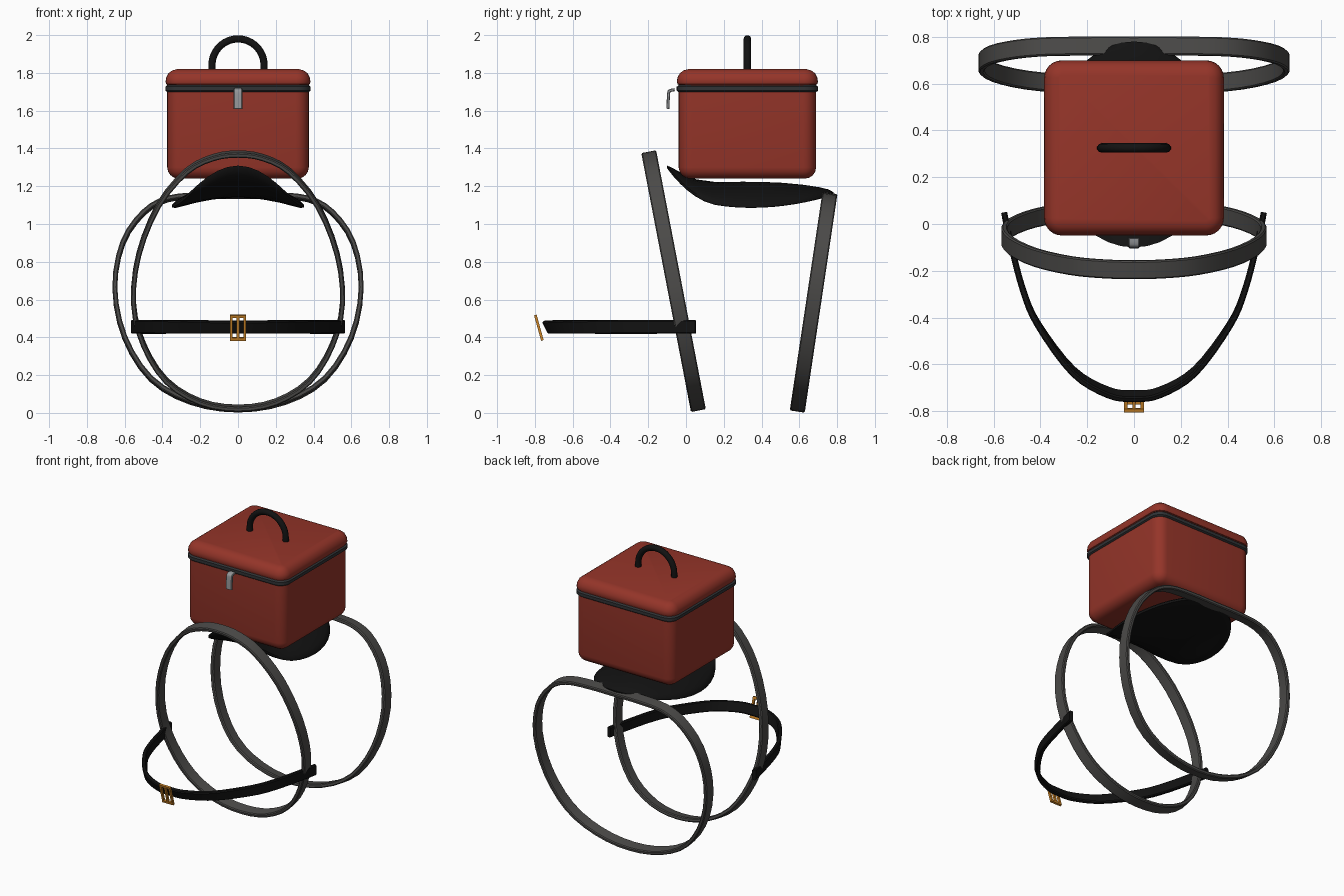
import bpy, bmesh, math
from mathutils import Vector, Matrix

if "Cube" in bpy.data.objects:
    bpy.data.objects.remove(bpy.data.objects["Cube"])


def material(name, rgb):
    m = bpy.data.materials.new(name)
    m.diffuse_color = (*rgb, 1)
    m.use_nodes = True
    m.node_tree.nodes["Principled BSDF"].inputs["Base Color"].default_value = m.diffuse_color
    return m


RED = material("red_case", (0.30, 0.035, 0.022))
BLACK = material("black_leather", (0.006, 0.006, 0.006))
TRIM = material("dark_trim", (0.03, 0.033, 0.036))
IRON = material("worn_iron", (0.07, 0.068, 0.065))
STEEL = material("steel", (0.3, 0.31, 0.32))
BRASS = material("brass", (0.6, 0.23, 0.02))


def finish(name, bm, mat, angle=40):
    bmesh.ops.recalc_face_normals(bm, faces=bm.faces)
    me = bpy.data.meshes.new(name)
    bm.to_mesh(me)
    bm.free()
    ob = bpy.data.objects.new(name, me)
    bpy.context.collection.objects.link(ob)
    me.materials.append(mat)
    bpy.ops.object.select_all(action='DESELECT')
    ob.select_set(True)
    bpy.context.view_layer.objects.active = ob
    bpy.ops.object.shade_smooth_by_angle(angle=math.radians(angle))
    return ob


def loft(bm, rings, closed=False):
    """Skin equal-sized rings of points, capping the ends if open."""
    vs = [[bm.verts.new(p) for p in r] for r in rings]
    n = len(vs[0])
    for i in range(len(vs) if closed else len(vs) - 1):
        a, b = vs[i], vs[(i + 1) % len(vs)]
        for k in range(n):
            bm.faces.new((a[k], a[(k + 1) % n], b[(k + 1) % n], b[k]))
    if not closed:
        bm.faces.new(vs[0])
        bm.faces.new(vs[-1])


def spline(pts, steps, closed=False):
    """Smooth curve through the points."""
    pts = [Vector(p) for p in pts]
    n = len(pts)
    get = (lambda i: pts[i % n]) if closed else (lambda i: pts[max(0, min(n - 1, i))])
    out = []
    for i in range(n if closed else n - 1):
        a, b, c, d = (get(i + k) for k in (-1, 0, 1, 2))
        for s in range(steps):
            t = s / steps
            out.append(0.5 * (2 * b + (c - a) * t + (2 * a - 5 * b + 4 * c - d) * t * t
                              + (3 * b - a - 3 * c + d) * t ** 3))
    return out if closed else out + [pts[-1]]


def sweep(name, path, width, thick, side, mat, closed=False, round_tube=False):
    """Sweep a strap or tube section; side(point) gives the width direction."""
    w, t = width / 2, thick / 2
    c = t * 0.45
    section = [(w, t - c), (w - c, t), (c - w, t), (-w, t - c),
               (-w, c - t), (c - w, -t), (w - c, -t), (w, c - t)]
    if round_tube:
        section = [(w * math.cos(k * math.pi / 5), t * math.sin(k * math.pi / 5)) for k in range(10)]
    n = len(path)
    rings = []
    for i, p in enumerate(path):
        a = path[i - 1] if closed or i else p
        b = path[(i + 1) % n] if closed or i < n - 1 else p
        s = side(p).normalized()
        out = (b - a).cross(s).normalized()
        rings.append([p + s * u + out * v for u, v in section])
    bm = bmesh.new()
    loft(bm, rings, closed)
    return finish(name, bm, mat)


def rounded_case(name, hx, hy, radius, profile, mat):
    """Rounded rectangle stacked through (inset, z) levels."""
    rings = []
    for inset, z in profile:
        r = max(radius - inset, 0.012)
        ring = []
        for q, (sx, sy) in enumerate(((1, 1), (-1, 1), (-1, -1), (1, -1))):
            for k in range(7):
                a = (q + k / 6) * math.pi / 2
                ring.append((sx * (hx - inset - r) + r * math.cos(a),
                             0.325 + sy * (hy - inset - r) + r * math.sin(a), z))
        rings.append(ring)
    bm = bmesh.new()
    loft(bm, rings)
    return finish(name, bm, mat)


# Case: body, trim band and lid
rounded_case("case_body", 0.375, 0.364, 0.07,
             [(0.06, 1.24), (0.037, 1.245), (0.018, 1.258), (0.005, 1.277), (0, 1.30), (0, 1.74)], RED)
rounded_case("case_trim", 0.384, 0.374, 0.075,
             [(0.01, 1.698), (0, 1.706), (0, 1.727), (0.01, 1.735)], TRIM)
rounded_case("case_lid", 0.384, 0.374, 0.075,
             [(0.02, 1.733), (0.005, 1.74), (0, 1.752), (0.004, 1.775), (0.016, 1.798),
              (0.036, 1.813), (0.062, 1.82)], RED)

# Carry handle
arc = [Vector((0.138 * math.cos(a), 0.325, 1.842 + 0.138 * math.sin(a)))
       for a in (math.pi * k / 18 for k in range(19))]
arc = [Vector((0.138, 0.325, 1.815))] + arc + [Vector((-0.138, 0.325, 1.815))]
sweep("case_handle", arc, 0.04, 0.04, lambda p: Vector((0, 1, 0)), BLACK, round_tube=True)

# Front latch
sweep("case_latch", spline([(0, -0.06, 1.711), (0, -0.085, 1.706), (0, -0.092, 1.69), (0, -0.096, 1.61)], 4),
      0.045, 0.016, lambda p: Vector((1, 0, 0)), STEEL)


# Hoops: half outlines (x, z) mirrored, lying in a leaning plane
def hoop(name, half, y_low, y_high, width):
    z_top = half[-1][1]
    outline = half + [(-x, z) for x, z in half[-2:0:-1]]
    lean = (y_high - y_low) / z_top
    pts = [(x, y_low + lean * z, z) for x, z in outline]
    across = Vector((0, 1, -lean))
    sweep(name, spline(pts, 3, True), width, 0.026, lambda p: across, IRON, closed=True)


hoop("front_hoop", [(0, 0.025), (0.2, 0.058), (0.38, 0.17), (0.5, 0.36), (0.553, 0.58), (0.525, 0.84),
                    (0.42, 1.1), (0.27, 1.28), (0.13, 1.352), (0, 1.37)], 0.068, -0.195, 0.08)
hoop("rear_hoop", [(0, 0.02), (0.25, 0.06), (0.46, 0.18), (0.6, 0.4), (0.652, 0.66), (0.61, 0.9),
                   (0.5, 1.06), (0.37, 1.133), (0.19, 1.15), (0, 1.15)], 0.588, 0.76, 0.08)

# Saddle seat: domed disc, drooping at the sides and raised at the front
bm = bmesh.new()
levels = [(0.1, 1), (0.4, 1), (0.65, 1), (0.83, 1), (0.94, 1), (1, 1),
          (1, -1), (0.94, -1), (0.83, -1), (0.65, -1), (0.4, -1), (0.1, -1)]
rings = []
for r, face in levels:
    ring = []
    for k in range(40):
        a = k * math.tau / 40
        u, v = r * math.cos(a), r * math.sin(a)
        z = 1.182 - 0.088 * u * u + 0.12 * max(0, (-v - 0.4) / 0.6) ** 2 - 0.02 * max(v, 0) ** 2
        z += face * (0.007 + 0.035 * math.sqrt(1 - r * r))
        ring.append((0.35 * u, 0.34 + 0.44 * v, z))
    rings.append(ring)
loft(bm, rings)
finish("saddle_seat", bm, BLACK, 60)

# Belt, tipping outward towards its front
half = [(0.555, 0.05), (0.53, -0.07), (0.475, -0.28), (0.41, -0.43), (0.26, -0.63), (0.11, -0.72)]
pts = [(-x, y, 0.455) for x, y in half] + [(0, -0.735, 0.455)] + [(x, y, 0.455) for x, y in half[::-1]]
sweep("belt", spline(pts, 4), 0.072, 0.026,
      lambda p: Vector((0, -0.5 * max(0, min(1, -p.y / 0.73)) ** 2, 1)), BLACK)

# Buckle: four frame bars and a centre bar
bm = bmesh.new()
place = Matrix.Translation((0, -0.779, 0.451)) @ Matrix.Rotation(0.27, 4, 'X')
bars = [(x, 0, 0.014, 0.14) for x in (-0.035, 0, 0.035)] + [(0, z, 0.084, 0.016) for z in (-0.062, 0.062)]
for x, z, sx, sz in bars:
    bmesh.ops.create_cube(bm, size=1, matrix=place @ Matrix.Translation((x, 0, z))
                          @ Matrix.Diagonal((sx, 0.014, sz, 1)))
finish("buckle", bm, BRASS)
